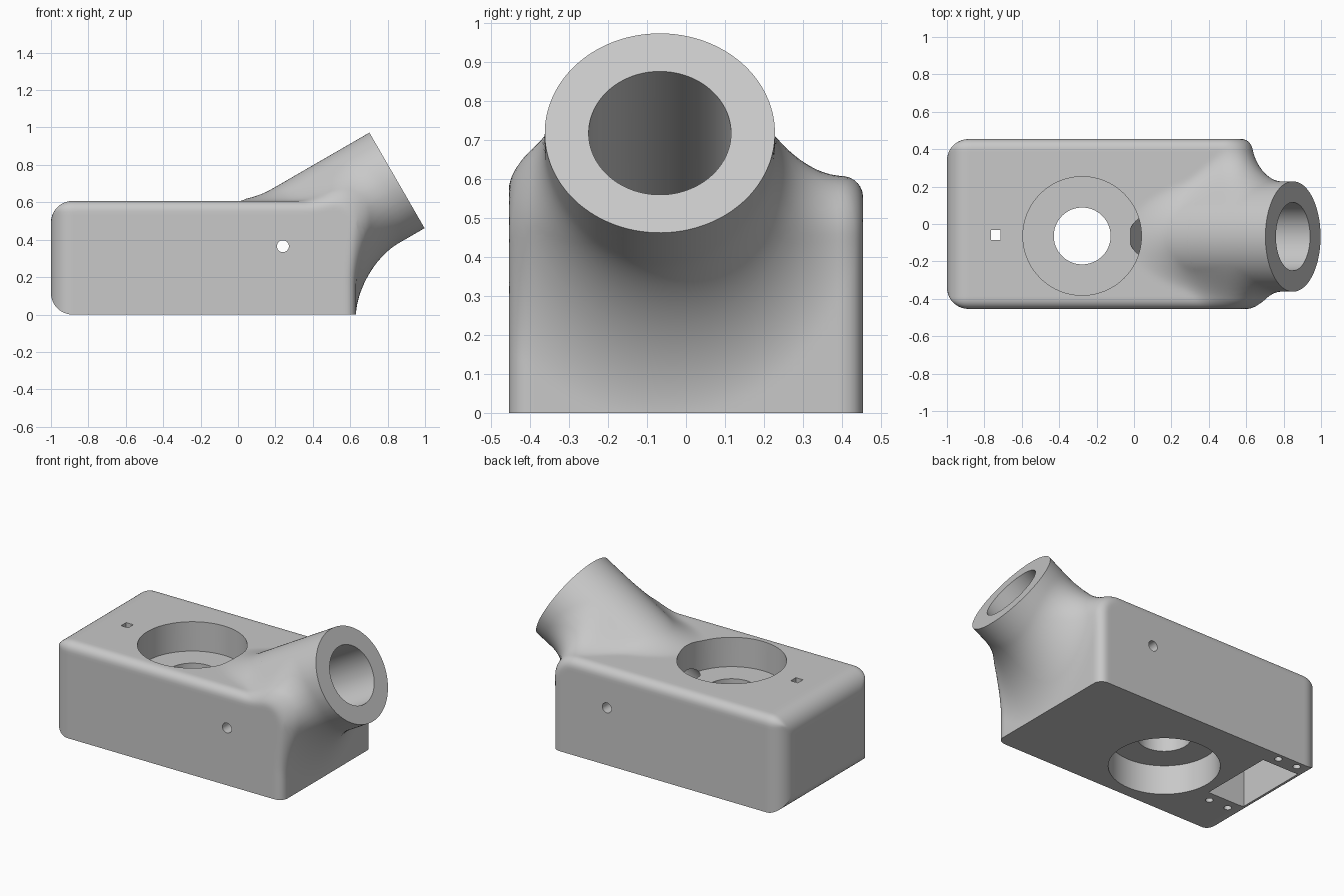
import bpy, bmesh, math
from mathutils import Vector, Matrix

cube = bpy.data.objects.get("Cube")
if cube:
    bpy.data.objects.remove(cube, do_unlink=True)

grey = bpy.data.materials.new("light grey plastic")
grey.use_nodes = True
grey.diffuse_color = (0.58, 0.58, 0.58, 1)
grey.node_tree.nodes["Principled BSDF"].inputs["Base Color"].default_value = grey.diffuse_color

AXIS = Vector((math.cos(math.radians(30)), 0, 0.5))
MOUTH = Vector((0.85, -0.067, 0.717))
TILT = AXIS.to_track_quat('Z', 'Y').to_matrix().to_4x4()
PIPE_R = 0.295


def make_object(name, bm):
    mesh = bpy.data.meshes.new(name)
    bmesh.ops.recalc_face_normals(bm, faces=bm.faces)
    bm.to_mesh(mesh)
    bm.free()
    obj = bpy.data.objects.new(name, mesh)
    bpy.context.collection.objects.link(obj)
    return obj


def add_box(bm, low, high):
    low, high = Vector(low), Vector(high)
    size = high - low
    mat = Matrix.Translation((low + high) / 2) @ Matrix.Diagonal((*size, 1))
    bmesh.ops.create_cube(bm, size=1, matrix=mat)


def add_cylinder(bm, centre, radius, depth, rot=Matrix.Identity(4), sides=64):
    bmesh.ops.create_cone(bm, cap_ends=True, segments=sides, radius1=radius,
                          radius2=radius, depth=depth,
                          matrix=Matrix.Translation(centre) @ rot)


# Rounded intersection and union of distances
def round_max(a, b, r):
    return min(max(a, b), -r) + math.hypot(max(a + r, 0), max(b + r, 0))


def round_min(a, b, r):
    return max(min(a, b), r) - math.hypot(max(r - a, 0), max(r - b, 0))


def shell(p):
    """Distance to the housing with its filleted spout."""
    rel = p - MOUTH
    along = rel.dot(AXIS)
    pipe = (rel - AXIS * along).length - PIPE_R
    core = round_max(p.z - 0.607, p.x - 0.63, 0.15)
    t = min(max((p.x - 0.25) / 0.35, 0), 1)
    blend = 0.06 + 0.17 * t * t * (3 - 2 * t)
    d = round_max(round_min(core, pipe, blend), abs(p.y) - 0.454, 0.055)
    d = round_max(d, -1 - p.x, 0.115)
    return max(d, -0.1 - p.z, along - 0.08)


def gradient(p, h=0.001):
    d = shell(p)
    return d, Vector([(shell(p + Vector(e)) - d) / h
                      for e in ((h, 0, 0), (0, h, 0), (0, 0, h))])


# Housing: rough box and spout, remeshed, then pulled to the filleted shape
bm = bmesh.new()
add_box(bm, (-1, -0.454, -0.1), (0.63, 0.454, 0.607))
add_cylinder(bm, MOUTH - AXIS * 0.2, PIPE_R, 0.56, TILT)
housing = make_object("housing", bm)
bpy.context.view_layer.objects.active = housing
housing.select_set(True)
remesh = housing.modifiers.new("remesh", 'REMESH')
remesh.mode = 'VOXEL'
remesh.voxel_size = 0.018
bpy.ops.object.modifier_apply(modifier=remesh.name)

bm = bmesh.new()
bm.from_mesh(housing.data)
for step in range(5):
    for v in bm.verts:
        d, g = gradient(v.co)
        if g.length > 0.1:
            move = g * (-d / g.length_squared)
            if move.length > 0.06:
                move.length = 0.06
            v.co += move
    if step < 2:
        bmesh.ops.smooth_vert(bm, verts=bm.verts, factor=0.4,
                              use_axis_x=True, use_axis_y=True, use_axis_z=True)

# Flat underside and flat spout mouth
for point, normal in ((Vector(), Vector((0, 0, -1))), (MOUTH, AXIS)):
    cut = bmesh.ops.bisect_plane(bm, geom=bm.verts[:] + bm.edges[:] + bm.faces[:],
                                 plane_co=point, plane_no=normal, clear_outer=True)
    rim = [e for e in cut["geom_cut"] if isinstance(e, bmesh.types.BMEdge)]
    bmesh.ops.holes_fill(bm, edges=rim, sides=0)
bmesh.ops.recalc_face_normals(bm, faces=bm.faces)
bm.to_mesh(housing.data)
bm.free()


def subtract(name, bm):
    cutter = make_object(name, bm)
    mod = housing.modifiers.new(name, 'BOOLEAN')
    mod.operation = 'DIFFERENCE'
    mod.solver = 'EXACT'
    mod.object = cutter
    bpy.ops.object.modifier_apply(modifier=mod.name)
    bpy.data.objects.remove(cutter, do_unlink=True)


# Rounded lower rear edge
bm = bmesh.new()
R = 0.115
profile = [(-1.1, R), (-1.1, -0.1), (R - 1, -0.1)]
for i in range(13):
    a = math.pi / 2 * i / 12
    profile.append((R - 1 - R * math.sin(a), R - R * math.cos(a)))
face = bm.faces.new([bm.verts.new((x, -0.6, z)) for x, z in profile])
new = bmesh.ops.extrude_face_region(bm, geom=[face])["geom"]
bmesh.ops.translate(bm, vec=(0, 1.2, 0),
                    verts=[v for v in new if isinstance(v, bmesh.types.BMVert)])
subtract("rear_round_cutter", bm)

# Round pockets above and below, joined by a narrower hole
for name, radius, low, high in (("top_pocket", 0.317, 0.42, 0.8),
                                ("bottom_pocket", 0.317, -0.2, 0.185),
                                ("centre_hole", 0.152, 0.1, 0.5)):
    bm = bmesh.new()
    add_cylinder(bm, (-0.277, -0.064, (low + high) / 2), radius, high - low, sides=96)
    subtract(name + "_cutter", bm)

# Spout bore
bm = bmesh.new()
add_cylinder(bm, MOUTH - AXIS * 0.4, 0.1825, 1.0, TILT, 96)
subtract("bore_cutter", bm)

# Cross hole through both sides
bm = bmesh.new()
add_cylinder(bm, (0.24, 0, 0.365), 0.032, 1.2, Matrix.Rotation(math.pi / 2, 4, 'X'), 32)
subtract("cross_hole_cutter", bm)

# Rectangular bay below with four screw holes
bm = bmesh.new()
add_box(bm, (-0.92, -0.13, -0.1), (-0.66, 0.35, 0.45))
for x in (-0.72, -0.855):
    for y in (-0.195, 0.412):
        add_cylinder(bm, (x, y, 0), 0.022, 0.24, sides=24)
subtract("bay_cutter", bm)

# Small square window into the bay
bm = bmesh.new()
add_box(bm, (-0.765, -0.085, 0.4), (-0.715, -0.033, 0.8))
subtract("window_cutter", bm)

housing.data.materials.clear()
housing.data.materials.append(grey)
for f in housing.data.polygons:
    f.material_index = 0
bpy.ops.object.shade_smooth_by_angle(angle=math.radians(30))
